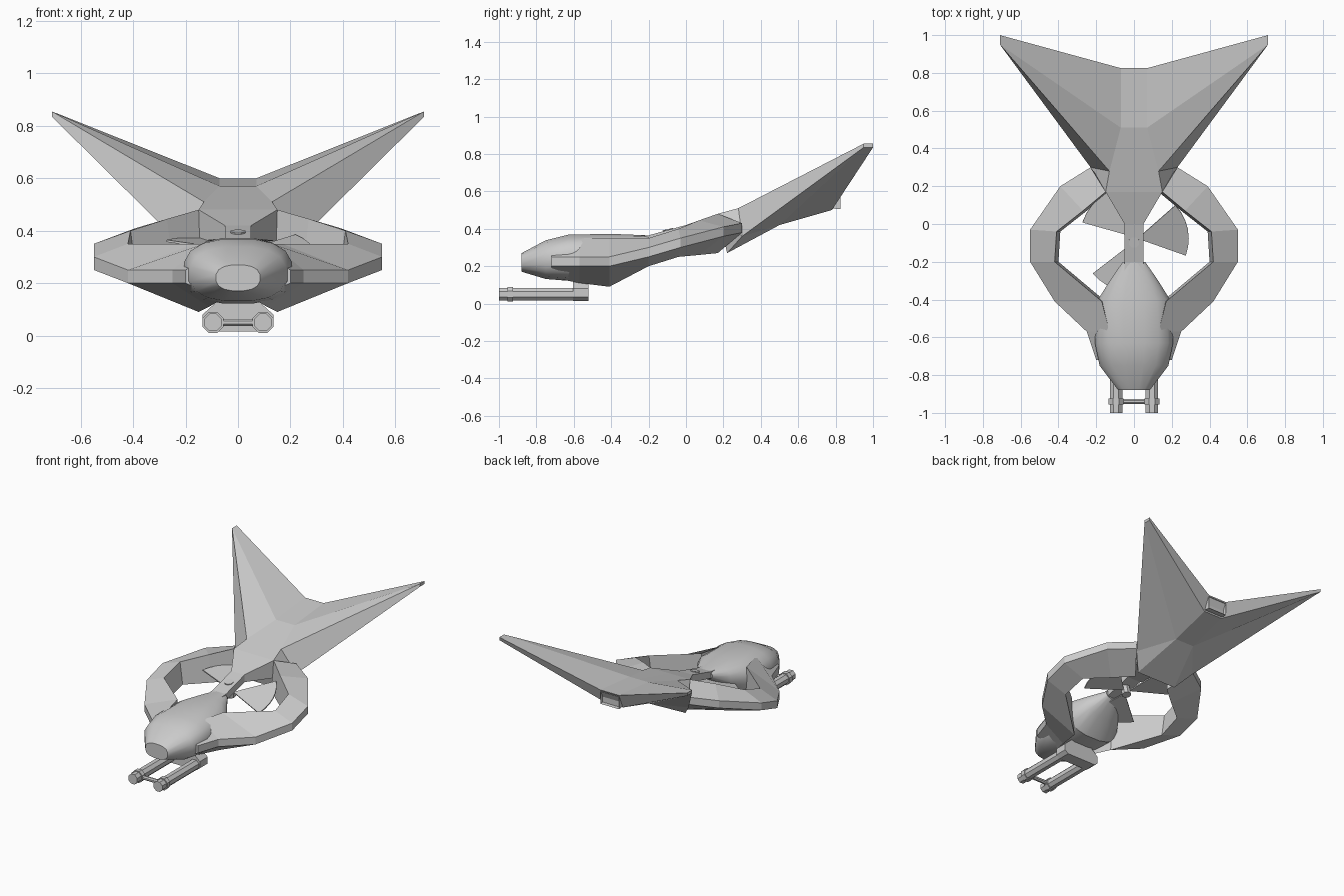
import bpy
import bmesh
import math
from mathutils import Matrix, Vector

default_cube = bpy.data.objects.get("Cube")
if default_cube:
    bpy.data.objects.remove(default_cube, do_unlink=True)

# One plain grey for the whole craft
grey = bpy.data.materials.new("hull grey")
grey.use_nodes = True
grey_colour = (0.6, 0.6, 0.6, 1)
grey.diffuse_color = grey_colour
grey.node_tree.nodes["Principled BSDF"].inputs["Base Color"].default_value = grey_colour


def finish(name, bm, smooth=None, mirrored=False):
    """Turn a bmesh into a named object, optionally mirrored across x."""
    if mirrored:
        copy = bmesh.ops.duplicate(bm, geom=bm.verts[:] + bm.edges[:] + bm.faces[:])
        for element in copy["geom"]:
            if isinstance(element, bmesh.types.BMVert):
                element.co.x = -element.co.x
        bmesh.ops.remove_doubles(bm, verts=bm.verts[:], dist=0.0005)
    bmesh.ops.recalc_face_normals(bm, faces=bm.faces[:])
    mesh = bpy.data.meshes.new(name)
    bm.to_mesh(mesh)
    bm.free()
    mesh.materials.append(grey)
    obj = bpy.data.objects.new(name, mesh)
    bpy.context.collection.objects.link(obj)
    if smooth:
        bpy.ops.object.select_all(action="DESELECT")
        obj.select_set(True)
        bpy.context.view_layer.objects.active = obj
        bpy.ops.object.shade_smooth_by_angle(angle=math.radians(smooth))
    return obj


def loft(bm, sections):
    """Skin closed sections that share a point count, and cap both ends."""
    rings = [[bm.verts.new(point) for point in section] for section in sections]
    for first, second in zip(rings, rings[1:]):
        for i in range(len(first)):
            j = (i + 1) % len(first)
            bm.faces.new((first[i], first[j], second[j], second[i]))
    bm.faces.new(rings[0])
    bm.faces.new(rings[-1][::-1])


def oval(y, half_width, bottom, top, sides=16, power=0.8):
    """Rounded box section of the cockpit body."""
    points = []
    for i in range(sides):
        angle = math.tau * (i + 0.5) / sides
        c, s = math.cos(angle), math.sin(angle)
        x = math.copysign(abs(c) ** power, c) * half_width
        z = math.copysign(abs(s) ** power, s) * (top - bottom) / 2
        points.append((x, y, (top + bottom) / 2 + z))
    return points


def slab(y, half_width, bottom, top):
    w = half_width
    return [(-w, y, bottom), (w, y, bottom), (w, y, top), (-w, y, top)]


def rod(bm, start, end, radius, sides=8):
    """Straight prism between two points."""
    start, end = Vector(start), Vector(end)
    axis = end - start
    turn = axis.to_track_quat("Z", "Y").to_matrix().to_4x4()
    spin = Matrix.Rotation(math.pi / sides, 4, "Z")
    bmesh.ops.create_cone(bm, cap_ends=True, segments=sides, radius1=radius,
                          radius2=radius, depth=axis.length,
                          matrix=Matrix.Translation((start + end) / 2) @ turn @ spin)


# Rounded cockpit body tapering back into the spine
bm = bmesh.new()
loft(bm, [oval(*station) for station in (
    (-.88, .085, .17, .27), (-.75, .185, .13, .34), (-.63, .21, .12, .37),
    (-.41, .2, .12, .375), (-.3, .13, .22, .37), (-.2, .06, .31, .365))])
finish("cockpit_body", bm, smooth=40)

# Shoulders and duct ring: outer x, y, inner x, y, outer z, inner top, inner bottom
bm = bmesh.new()
sections = []
for xo, yo, xi, yi, zo, top, bottom in (
        (.2, -.72, .08, -.72, .25, .32, .14),
        (.25, -.57, .13, -.57, .25, .35, .11),
        (.42, -.41, .17, -.41, .25, .35, .09),
        (.55, -.2, .42, -.2, .3, .35, .2),
        (.55, -.03, .41, -.04, .35, .4, .25),
        (.39, .2, .27, .07, .41, .445, .26),
        (.23, .3, .15, .17, .43, .48, .27)):
    sections.append([(xi, yi, top), (xo, yo, zo),
                     (xo, yo, zo - .05), (xi - .02, yi, bottom)])
loft(bm, sections)
finish("duct_ring", bm, mirrored=True)

# Spine across the fan opening
bm = bmesh.new()
loft(bm, [slab(-.28, .05, .3, .36), slab(-.2, .05, .32, .365),
          slab(0, .05, .37, .42), slab(.17, .15, .36, .48)])
finish("spine", bm)

# Tail with two swept wings, one half mirrored
points = {
    "front_mid": (0, .17, .48), "front": (.15, .17, .48),
    "shoulder": (.13, .28, .51), "lead": (.23, .3, .36),
    "ridge_mid": (0, .51, .57), "ridge": (.07, .51, .57),
    "rear_mid": (0, .825, .6), "rear": (.07, .825, .6),
    "tip_top": (.71, .95, .855), "tip_back": (.71, 1, .855),
    "tip_low": (.71, .95, .835), "tip_low_back": (.71, 1, .835),
    "belly_mid": (0, .5, .42), "belly": (.07, .5, .42),
    "stern_mid": (0, .78, .5), "stern": (.07, .78, .5),
    "chin_mid": (0, .22, .27), "chin": (.15, .22, .27),
}
bm = bmesh.new()
verts = {name: bm.verts.new(co) for name, co in points.items()}
for face in (
        "front_mid front shoulder ridge ridge_mid",
        "ridge_mid ridge rear rear_mid",
        "shoulder tip_top ridge", "ridge tip_top tip_back rear",
        "shoulder lead tip_low tip_top",
        "tip_top tip_low tip_low_back tip_back",
        "lead chin belly", "lead belly tip_low",
        "belly stern tip_low_back tip_low",
        "rear tip_back tip_low_back stern",
        "rear_mid rear stern stern_mid",
        "chin_mid chin belly belly_mid",
        "belly_mid belly stern stern_mid",
        "front_mid front chin chin_mid",
        "front shoulder lead", "front lead chin"):
    bm.faces.new([verts[name] for name in face.split()])
finish("tail_wings", bm, mirrored=True)

# Recessed exhaust vent at the stern
bm = bmesh.new()
loft(bm, [slab(.77, .07, .51, .58), slab(.825, .07, .505, .59)])
bm.faces.ensure_lookup_table()
back = max(bm.faces, key=lambda f: f.calc_center_median().y)
bmesh.ops.inset_region(bm, faces=[back], thickness=.015, depth=0)
for vert in back.verts:
    vert.co.y -= .025
finish("exhaust_vent", bm)

# Three pitched fan blades on a hub, tilted with the ring
tilt = Matrix.Translation((0, -.08, .32)) @ Matrix.Rotation(math.radians(13), 4, "X")
bm = bmesh.new()
for heading in (11, 131, 251):
    place = (tilt @ Matrix.Rotation(math.radians(heading), 4, "Z")
             @ Matrix.Rotation(math.radians(8), 4, "X"))
    sections = []
    for z in (-.004, .004):
        outline = [place @ Vector((.02, 0, z))]
        for step in range(7):
            a = math.radians(-30 + 10 * step)
            outline.append(place @ Vector((.29 * math.cos(a), .29 * math.sin(a), z)))
        sections.append(outline)
    loft(bm, sections)
finish("fan_blades", bm)

bm = bmesh.new()
rod(bm, tilt @ Vector((0, 0, -.03)), tilt @ Vector((0, 0, .08)), .03)
finish("fan_hub", bm)

# Twin gun barrels with muzzle collars
for side, x in (("left", .095), ("right", -.095)):
    bm = bmesh.new()
    rod(bm, (x, -1, .05), (x, -.53, .05), .036)
    rod(bm, (x, -.955, .05), (x, -.925, .05), .043)
    finish(side + "_gun_barrel", bm)

bm = bmesh.new()
rod(bm, (-.09, -.94, .05), (.09, -.94, .05), .014)
finish("barrel_brace", bm)

# Gun mount: chamfered block hung under the body
bm = bmesh.new()
profile = [(-.11, .015), (.11, .015), (.135, .035), (.135, .08),
           (.08, .13), (-.08, .13), (-.135, .08), (-.135, .035)]
loft(bm, [[(x, y, z) for x, z in profile] for y in (-.605, -.52)])
finish("gun_mount", bm)
